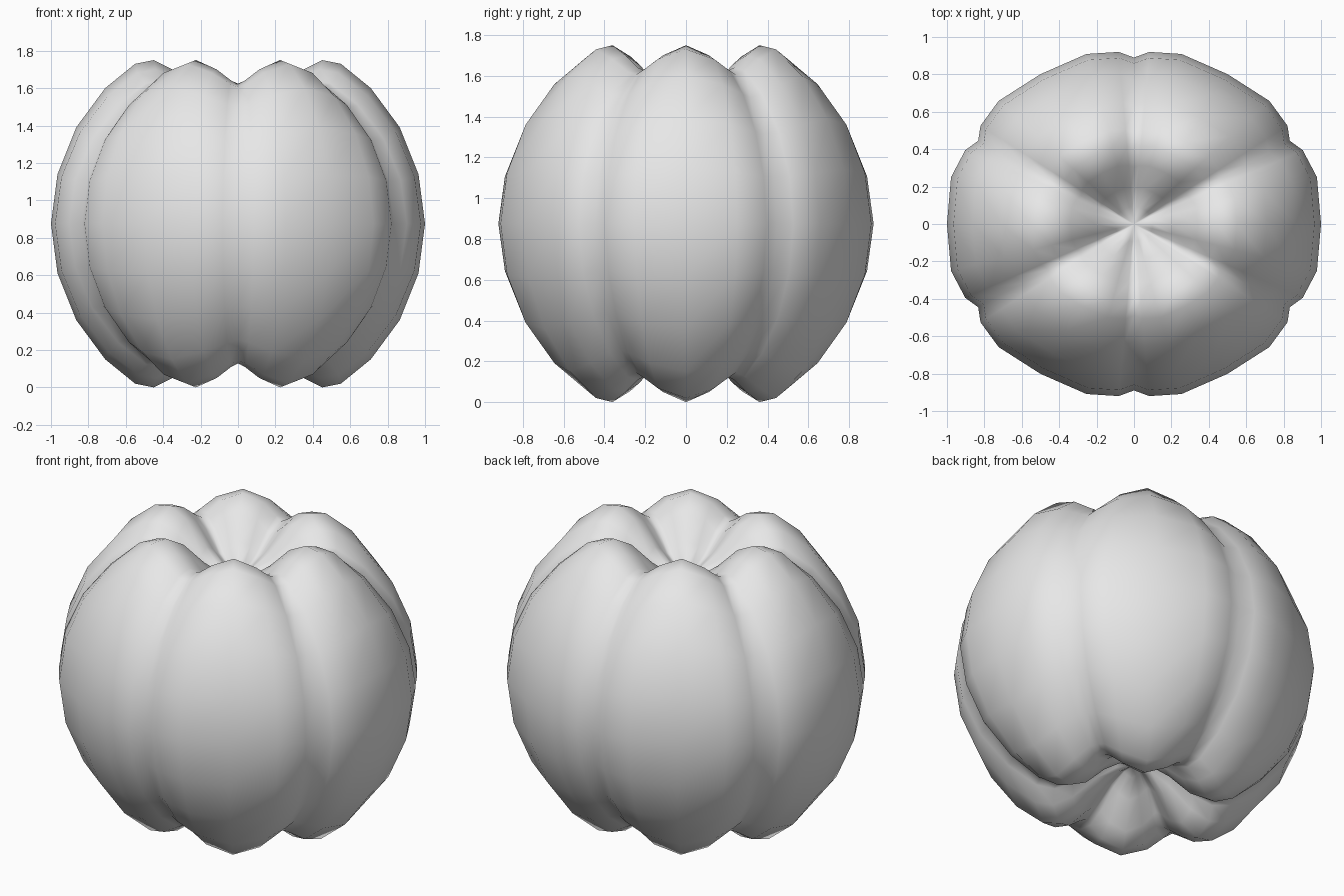
import bpy
import bmesh
from math import sin, cos, radians

cube = bpy.data.objects.get("Cube")
if cube:
    bpy.data.objects.remove(cube, do_unlink=True)

MID = 0.875      # height of the widest ring
DEPTH = 0.925    # front-to-back squash
LOBES = 6

# Crest profile from the equator to the hollow: radius, height, lobe strength
PROFILE = [(1.0, 0, 1), (0.965, 0.265, 1), (0.865, 0.515, 1), (0.71, 0.725, 1),
           (0.55, 0.855, 1), (0.45, 0.875, 1), (0.34, 0.82, 0.95),
           (0.21, 0.69, 0.7), (0.1, 0.61, 0.35)]
POLE = 0.585

# Columns across one lobe: angle from crest, radius factor, height factor
HALF = [(15.5, 1.015, 0.943), (25.3, 0.998, 0.875)]
LOBE = ([(-a, r, h) for a, r, h in reversed(HALF)] + [(0, 1, 1)]
        + HALF + [(30, 0.962, 0.855)])

# Full ring list, mirrored from underside to top
rings = [(r, -z, w) for r, z, w in reversed(PROFILE[1:])] + PROFILE


def make_ring(bm, radius, height, strength):
    ring = []
    for lobe in range(LOBES):
        for offset, rf, hf in LOBE:
            a = radians(lobe * 360 / LOBES + offset)
            r = radius * (1 + (rf - 1) * strength)
            z = height * (1 + (hf - 1) * strength)
            ring.append(bm.verts.new((r * cos(a), r * sin(a) * DEPTH, MID + z)))
    return ring


# Lobed body
bm = bmesh.new()
loops = [make_ring(bm, *ring) for ring in rings]
count = len(loops[0])
for low, high in zip(loops, loops[1:]):
    for i in range(count):
        j = (i + 1) % count
        bm.faces.new((low[i], low[j], high[j], high[i]))

# Close the hollows at both ends
for loop, sign in ((loops[0], -1), (loops[-1], 1)):
    tip = bm.verts.new((0, 0, MID + sign * POLE))
    for i in range(count):
        bm.faces.new((loop[i], loop[(i + 1) % count], tip))
bmesh.ops.recalc_face_normals(bm, faces=bm.faces[:])
for face in bm.faces:
    face.smooth = True

mesh = bpy.data.meshes.new("lobed_body")
bm.to_mesh(mesh)
bm.free()
body = bpy.data.objects.new("lobed_body", mesh)
bpy.context.collection.objects.link(body)

# Plain light grey
grey = bpy.data.materials.new("light_grey")
grey.use_nodes = True
colour = (0.8, 0.8, 0.8, 1)
grey.diffuse_color = colour
grey.node_tree.nodes["Principled BSDF"].inputs["Base Color"].default_value = colour
mesh.materials.append(grey)
